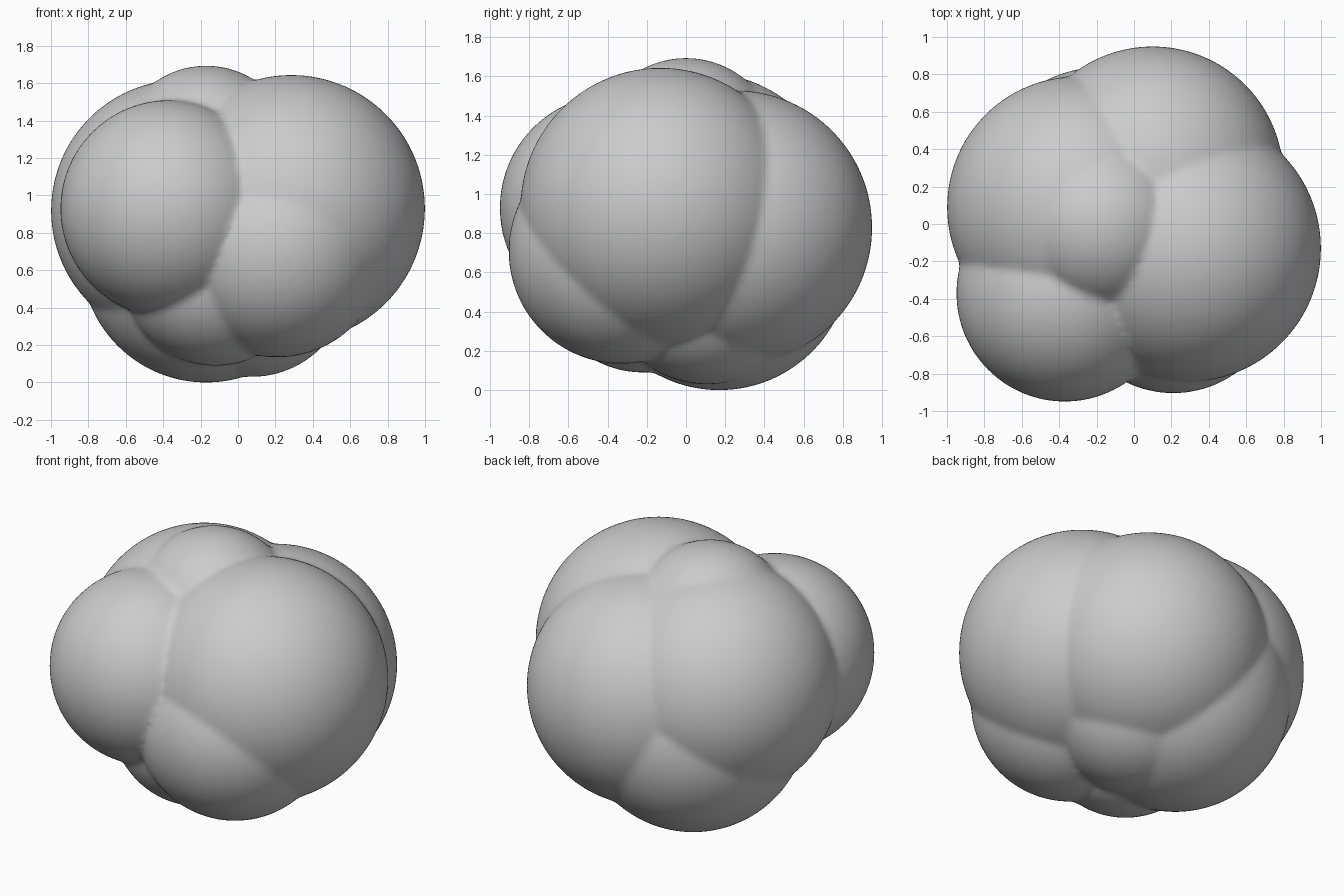
import bpy, bmesh
from mathutils import Matrix

if "Cube" in bpy.data.objects:
    bpy.data.objects.remove(bpy.data.objects["Cube"])

# Overlapping round lobes: x, y, z, radius
lobes = [
    (-0.37, -0.37, 0.93, 0.58),   # front left
    (0.285, -0.13, 0.93, 0.715),  # right
    (-0.30, 0.09, 0.92, 0.70),    # left
    (0.10, 0.25, 0.83, 0.70),     # back
    (-0.17, 0.0, 1.22, 0.475),    # crown
    (0.21, -0.33, 0.71, 0.575),   # lower front right
    (-0.17, 0.17, 0.67, 0.67),    # base
    (0.07, 0.11, 0.56, 0.53),     # lower right
    (-0.12, -0.22, 0.60, 0.51),   # lower front
]

bm = bmesh.new()
for x, y, z, r in lobes:
    bmesh.ops.create_icosphere(bm, subdivisions=5, radius=r,
                               matrix=Matrix.Translation((x, y, z)))
mesh = bpy.data.meshes.new("rounded_clump")
bm.to_mesh(mesh)
bm.free()
clump = bpy.data.objects.new("rounded_clump", mesh)
bpy.context.collection.objects.link(clump)

# Fuse the lobes into one skin and soften the creases
remesh = clump.modifiers.new("fuse", 'REMESH')
remesh.mode = 'VOXEL'
remesh.voxel_size = 0.02
remesh.use_smooth_shade = True
soften = clump.modifiers.new("soften", 'SMOOTH')
soften.factor = 0.5
soften.iterations = 8

bpy.context.view_layer.objects.active = clump
clump.select_set(True)
bpy.ops.object.modifier_apply(modifier="fuse")
bpy.ops.object.modifier_apply(modifier="soften")
bpy.ops.object.shade_smooth()

# Rest the clump on the ground
low = min(v.co.z for v in clump.data.vertices)
clump.data.transform(Matrix.Translation((0, 0, -low)))
